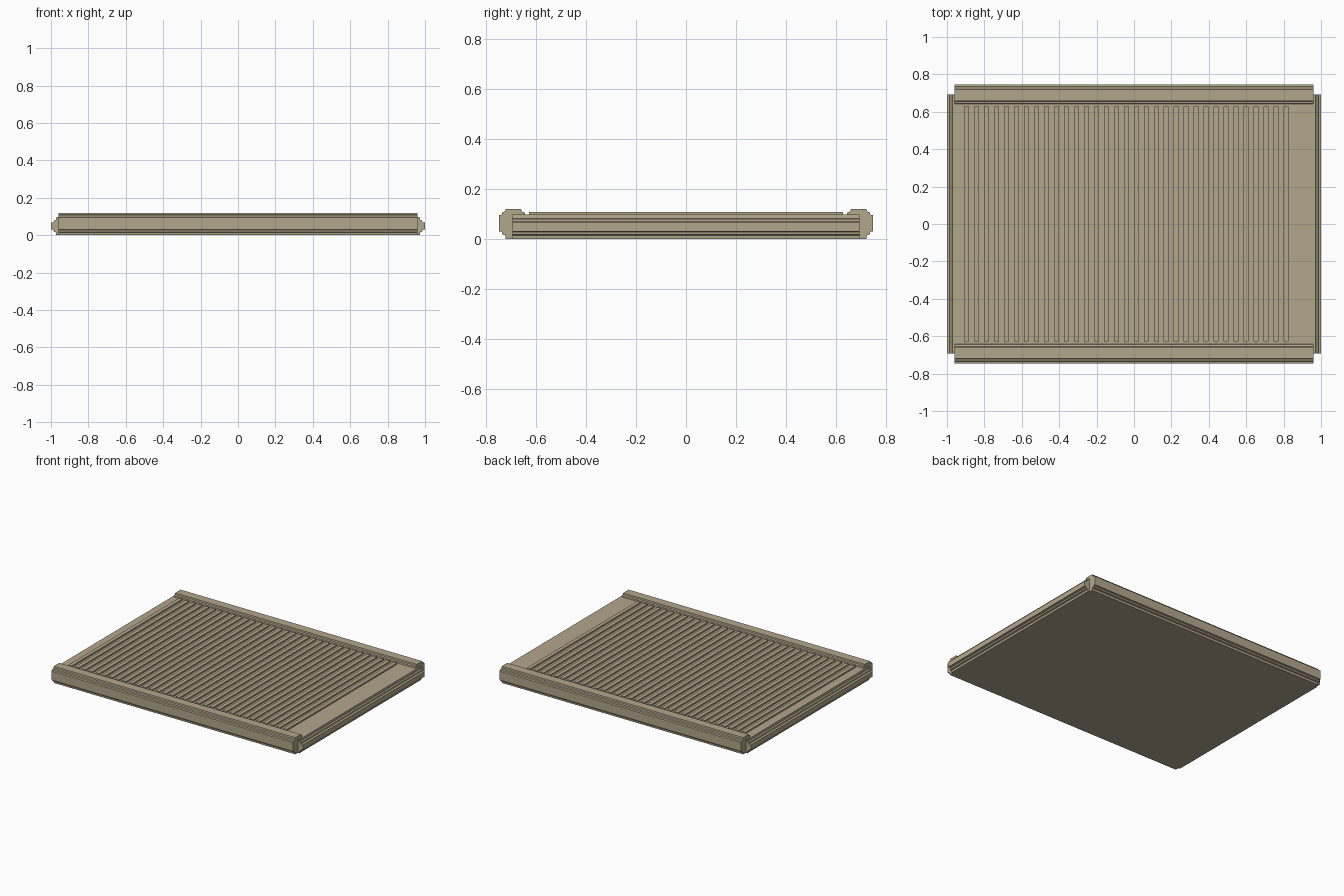
import bpy, bmesh

if "Cube" in bpy.data.objects:
    bpy.data.objects.remove(bpy.data.objects["Cube"])

tan = bpy.data.materials.new("dark_tan")
tan.diffuse_color = (0.45, 0.385, 0.265, 1)
tan.use_nodes = True
tan.node_tree.nodes["Principled BSDF"].inputs["Base Color"].default_value = tan.diffuse_color


def finish(name, bm):
    bmesh.ops.recalc_face_normals(bm, faces=bm.faces)
    mesh = bpy.data.meshes.new(name)
    bm.to_mesh(mesh)
    bm.free()
    mesh.materials.append(tan)
    ob = bpy.data.objects.new(name, mesh)
    bpy.context.collection.objects.link(ob)
    return ob


def extrude(name, pts, half, axis):
    """Extrude an outline of (across, z) points along x or y."""
    bm = bmesh.new()
    place = (lambda a, z: (-half, a, z)) if axis == 'x' else (lambda a, z: (a, -half, z))
    face = bm.faces.new([bm.verts.new(place(a, z)) for a, z in pts])
    ret = bmesh.ops.extrude_face_region(bm, geom=[face])
    move = (2 * half, 0, 0) if axis == 'x' else (0, 2 * half, 0)
    bmesh.ops.translate(bm, vec=move,
                        verts=[g for g in ret['geom'] if isinstance(g, bmesh.types.BMVert)])
    return finish(name, bm)


def box(name, x0, x1, y0, y1, z0, z1):
    return extrude(name, [(x0, z0), (x1, z0), (x1, z1), (x0, z1)], (y1 - y0) / 2, 'y')


# Flat bed between the rails
box("bed_plate", -0.96, 0.96, -0.692, 0.692, 0, 0.097)

# Long side rails with stepped edges
rail = [(0.642, 0), (0.72, 0), (0.722, 0.015), (0.733, 0.018), (0.735, 0.028),
        (0.747, 0.031), (0.747, 0.095), (0.735, 0.098), (0.733, 0.107),
        (0.722, 0.11), (0.72, 0.12), (0.658, 0.12), (0.656, 0.11),
        (0.644, 0.107), (0.642, 0.095)]

# End strips with stepped edges
strip = [(0.955, 0), (0.972, 0), (0.973, 0.015), (0.984, 0.018), (0.986, 0.028),
         (1.0, 0.031), (1.0, 0.067), (0.986, 0.07), (0.984, 0.079),
         (0.973, 0.082), (0.971, 0.097), (0.955, 0.097)]

for side, s in (("front", -1), ("back", 1)):
    extrude(side + "_rail", [(s * a, z) for a, z in rail], 0.96, 'x')
for side, s in (("left", -1), ("right", 1)):
    extrude(side + "_end_strip", [(s * a, z) for a, z in strip], 0.692, 'y')

# Raised slats across the bed
slat = box("slats", -0.909, -0.882, -0.627, 0.627, 0.09, 0.108)
arr = slat.modifiers.new("repeat", 'ARRAY')
arr.count = 33
arr.use_relative_offset = False
arr.use_constant_offset = True
arr.constant_offset_displace = (0.0534, 0, 0)
